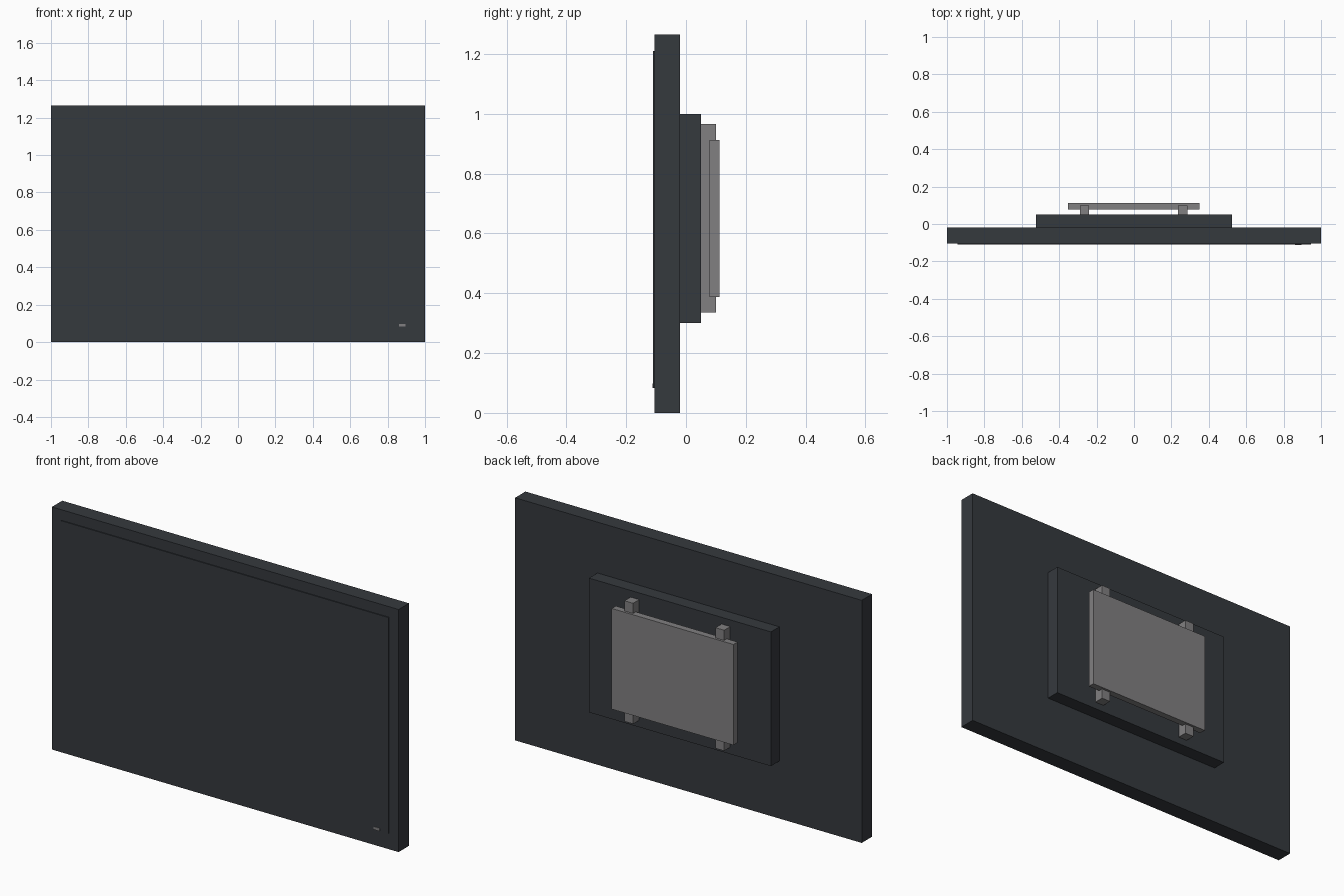
import bpy

cube = bpy.data.objects.get("Cube")
if cube:
    bpy.data.objects.remove(cube, do_unlink=True)


def make_material(name, rgb):
    mat = bpy.data.materials.new(name)
    mat.use_nodes = True
    colour = (*rgb, 1.0)
    mat.diffuse_color = colour
    mat.node_tree.nodes["Principled BSDF"].inputs["Base Color"].default_value = colour
    return mat


def box(name, x, y, z, mat):
    """Add a box spanning the given (low, high) ranges."""
    spans = (x, y, z)
    bpy.ops.mesh.primitive_cube_add(size=1, location=[(a + b) / 2 for a, b in spans])
    obj = bpy.context.object
    obj.name = name
    obj.scale = [b - a for a, b in spans]
    bpy.ops.object.transform_apply(location=False, rotation=False, scale=True)
    obj.data.materials.append(mat)
    return obj


charcoal = make_material("charcoal", (0.036, 0.041, 0.048))
grey = make_material("grey metal", (0.22, 0.215, 0.22))

# Display body with a thin raised screen
box("display_body", (-1, 1), (-0.105, -0.02), (0, 1.265), charcoal)
box("screen", (-0.945, 0.945), (-0.110, -0.105), (0.083, 1.21), charcoal)

# Small indicator at the lower corner
box("indicator", (0.86, 0.895), (-0.112, -0.105), (0.083, 0.098), grey)

# Rear electronics housing
box("rear_housing", (-0.525, 0.525), (-0.02, 0.05), (0.30, 1.0), charcoal)

# Wall mount: two upright rails and a plate
for side, x in (("right", -0.265), ("left", 0.26)):
    box(side + "_mount_rail", (x - 0.025, x + 0.025), (0.05, 0.10), (0.336, 0.965), grey)
box("mount_plate", (-0.352, 0.35), (0.078, 0.112), (0.387, 0.912), grey)
